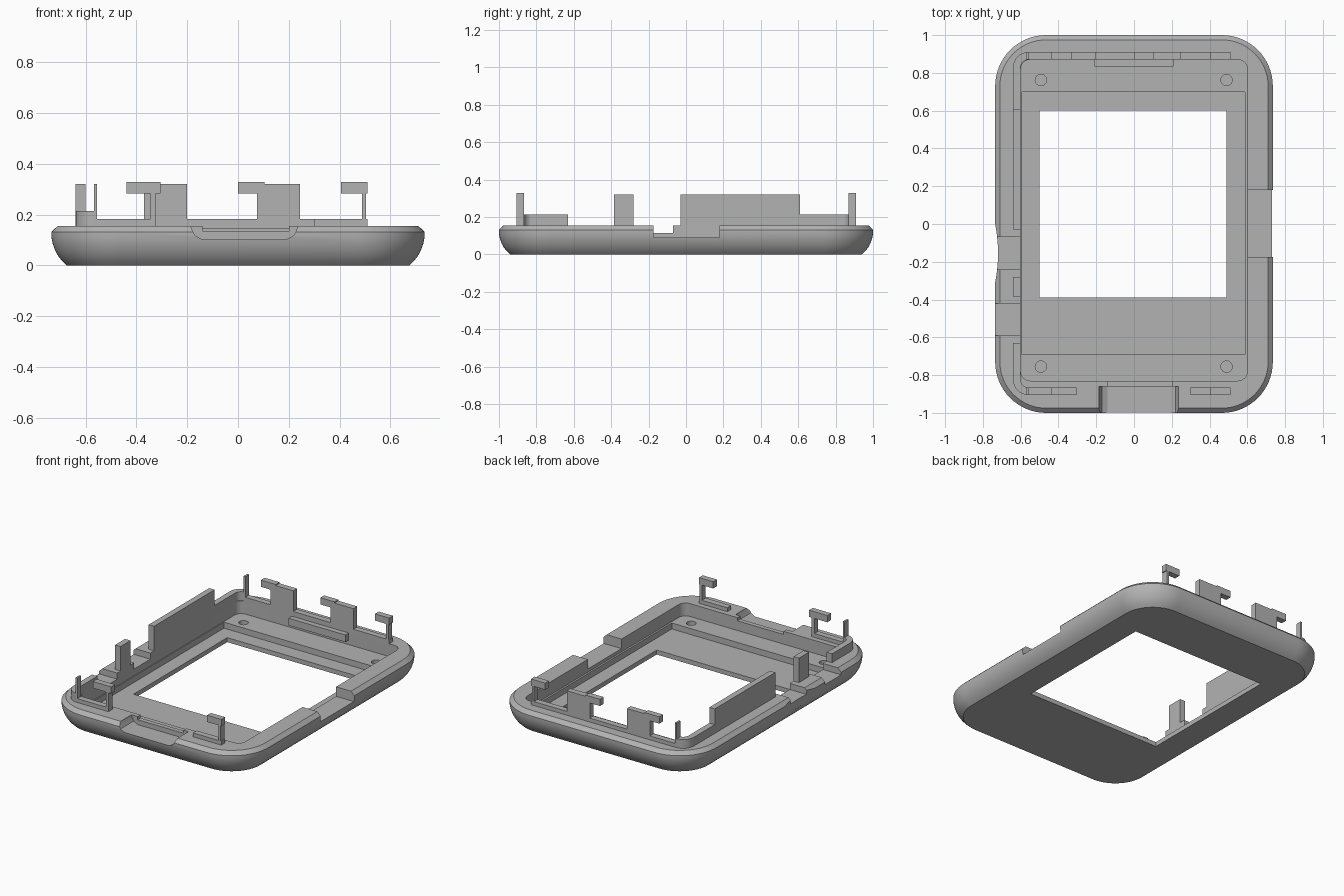
import bpy, bmesh, math
from mathutils import Vector

if "Cube" in bpy.data.objects:
    bpy.data.objects.remove(bpy.data.objects["Cube"])

COLOUR = (0.45, 0.45, 0.45, 1)
grey = bpy.data.materials.new("plain grey")
grey.use_nodes = True
grey.diffuse_color = COLOUR
grey.node_tree.nodes["Principled BSDF"].inputs["Base Color"].default_value = COLOUR


def loft(name, rings):
    """Closed solid through rings that have equal point counts."""
    bm = bmesh.new()
    loops = [[bm.verts.new(p) for p in ring] for ring in rings]
    n = len(loops[0])
    for a, b in zip(loops, loops[1:]):
        for i in range(n):
            j = (i + 1) % n
            bm.faces.new((a[i], a[j], b[j], b[i]))
    bm.faces.new(loops[0][::-1])
    bm.faces.new(loops[-1])
    bmesh.ops.recalc_face_normals(bm, faces=bm.faces)
    mesh = bpy.data.meshes.new(name)
    bm.to_mesh(mesh)
    bm.free()
    mesh.materials.append(grey)
    obj = bpy.data.objects.new(name, mesh)
    bpy.context.collection.objects.link(obj)
    return obj


def prism(name, outline, z0, z1):
    return loft(name, [[(x, y, z) for x, y in outline] for z in (z0, z1)])


def box(name, x0, x1, y0, y1, z0, z1):
    return prism(name, [(x0, y0), (x1, y0), (x1, y1), (x0, y1)], z0, z1)


def arc(cx, cy, r, start, end, steps):
    return [(cx + r * math.cos(math.radians(start + (end - start) * i / steps)),
             cy + r * math.sin(math.radians(start + (end - start) * i / steps)))
            for i in range(steps + 1)]


def rounded(x0, x1, y0, y1, r, steps=12):
    corners = [(x1 - r, y1 - r), (x0 + r, y1 - r), (x0 + r, y0 + r), (x1 - r, y0 + r)]
    return [p for k, (cx, cy) in enumerate(corners)
            for p in arc(cx, cy, r, 90 * k, 90 * k + 90, steps)]


def cut(target, cutter):
    mod = target.modifiers.new("cut", 'BOOLEAN')
    mod.operation = 'DIFFERENCE'
    mod.solver = 'EXACT'
    mod.object = cutter
    bpy.context.view_layer.objects.active = target
    bpy.ops.object.modifier_apply(modifier=mod.name)
    bpy.data.objects.remove(cutter)


# Bezel shell: rounded frame swept up a bulging profile with a chamfered rim
RIM = 0.156
profile = [(0.06, 0), (0.043, 0.016), (0.027, 0.036), (0.014, 0.06),
           (0.005, 0.085), (0, 0.11), (0, 0.132), (0.025, RIM)]
shell = loft("bezel_shell", [
    [(x, y, z) for x, y in rounded(-0.735 + d, 0.735 - d, -1 + d, 1 - d, 0.27 - d, 16)]
    for d, z in profile])

# Stepped cavity and screen opening
cut(shell, prism("cavity", rounded(-0.6, 0.6, -0.83, 0.87, 0.05, 6), 0.07, 0.4))
cut(shell, box("panel_recess", -0.594, 0.588, -0.69, 0.7, 0.03, 0.2))
cut(shell, box("screen_opening", -0.5, 0.49, -0.39, 0.6, -0.1, 0.2))
for x in (-0.493, 0.49):
    for y in (-0.755, 0.762):
        cut(shell, prism("screw_hole", arc(x, y, 0.03, 0, 345, 23), 0.035, 0.2))

# Front port notch with sloping ends, and its shallower inner sill
notch = [(-0.19, 0.2), (-0.185, 0.15), (-0.17, 0.118), (-0.14, 0.102),
         (0.19, 0.102), (0.22, 0.118), (0.235, 0.15), (0.24, 0.2)]
cut(shell, loft("port_notch", [[(x, y, z) for x, z in notch] for y in (-1.1, -0.86)]))
cut(shell, box("port_sill", -0.14, 0.2, -0.87, -0.8, 0.135, 0.3))

# Side notches and finger scoop
cut(shell, box("left_notch", 0.58, 0.8, -0.175, 0.18, 0.092, 0.3))
for y0, y1 in ((-0.24, -0.07), (-0.59, -0.42)):
    cut(shell, box("right_notch", -0.8, -0.58, y0, y1, 0.115, 0.3))
cut(shell, prism("finger_scoop", arc(-1.52, -0.155, 0.8, -30, 30, 40), 0.06, 0.3))

bpy.context.view_layer.objects.active = shell
shell.select_set(True)
bpy.ops.object.shade_smooth_by_angle(angle=math.radians(25))

# Right side guide walls
BASE = 0.15
box("tall_guide_wall", -0.64, -0.6, -0.03, 0.61, BASE, 0.32)
box("short_guide_wall", -0.64, -0.6, -0.385, -0.28, BASE, 0.32)
for name, side, cy, y_end in (("back", 1, 0.83, 0.61), ("front", -1, -0.825, -0.63)):
    outer = arc(-0.56, cy, 0.08, 180, 180 - 90 * side, 8)
    inner = arc(-0.56, cy, 0.04, 180 - 90 * side, 180, 8)
    prism(name + "_corner_lip", [(-0.64, y_end)] + outer + inner + [(-0.6, y_end)],
          BASE, 0.215)

# Low ridges that carry the clips
BACK, FRONT = (0.87, 0.91), (-0.905, -0.865)
box("back_ridge", -0.56, 0.51, *BACK, BASE, 0.182)
box("front_right_ridge", -0.56, -0.325, *FRONT, BASE, 0.182)
box("front_left_ridge", 0.3, 0.51, *FRONT, BASE, 0.182)
box("back_inner_tab", -0.21, 0.21, 0.835, 0.88, 0.1, 0.148)

# Hooked clips: post from x0 to x1, arm reaching from arm_x over the post
clips = [("back_right", BACK, -0.37, -0.2, -0.44, -0.33),
         ("back_middle", BACK, 0.075, 0.245, 0.0, 0.105),
         ("back_left", BACK, 0.488, 0.504, 0.405, 0.51),
         ("front_right", FRONT, -0.345, -0.325, -0.44, -0.305),
         ("front_left", FRONT, 0.488, 0.504, 0.405, 0.51)]
for name, ys, x0, x1, arm_x, arm_end in clips:
    box(name + "_clip_post", x0, x1, *ys, BASE, 0.32)
    box(name + "_clip_arm", arm_x, arm_end, *ys, 0.283, 0.328)

# Thin corner pins
for name, ys in (("back", BACK), ("front", FRONT)):
    box(name + "_corner_pin", -0.568, -0.555, *ys, BASE, 0.32)
